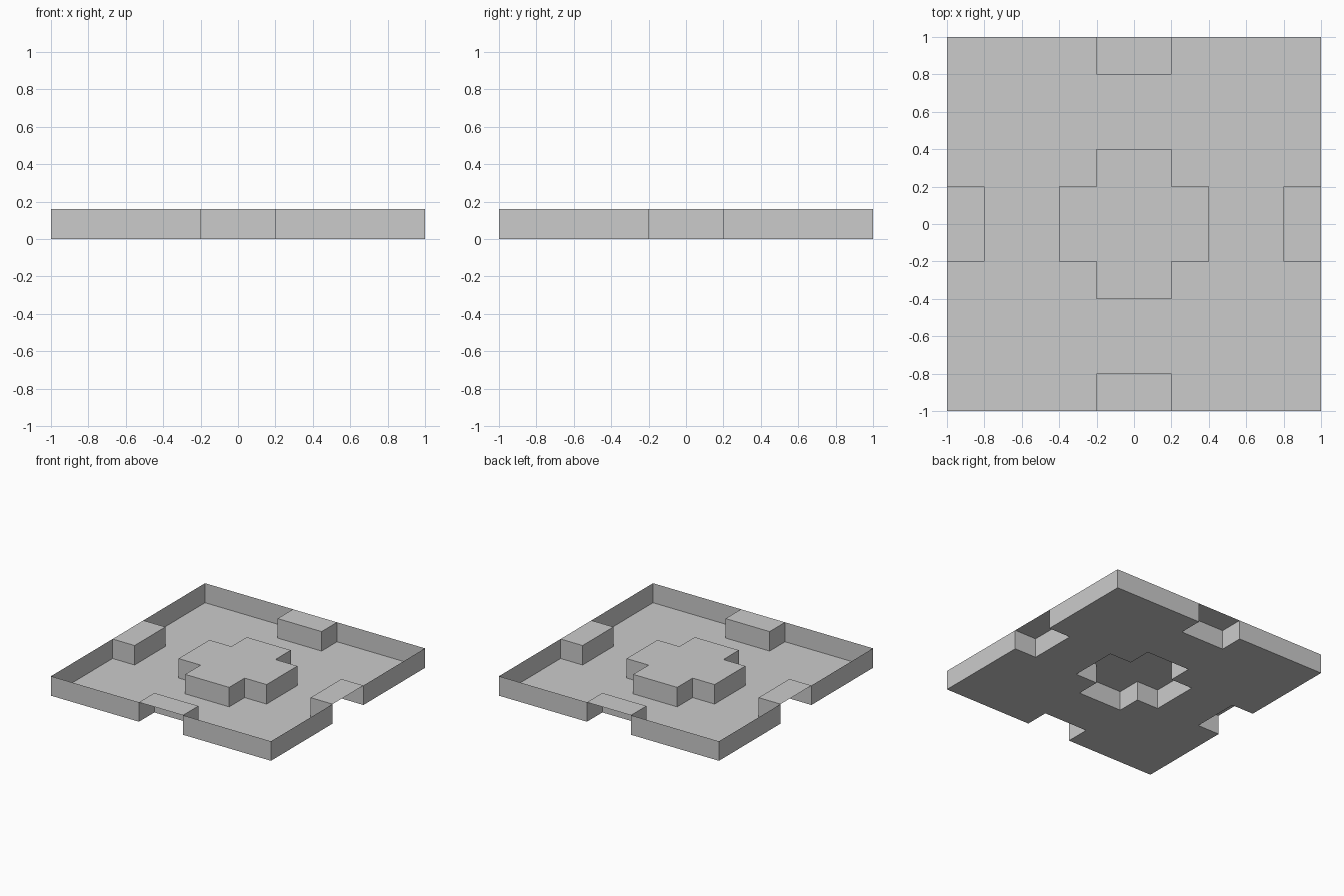
import bpy, bmesh

if "Cube" in bpy.data.objects:
    bpy.data.objects.remove(bpy.data.objects["Cube"])

HEIGHT = 0.16


def is_raised(face):
    # Central plus, and a block at the middle of each side
    c = face.calc_center_median()
    near, far = sorted((abs(c.x), abs(c.y)))
    return near < 0.2 and (far < 0.4 or far > 0.8)


bm = bmesh.new()

# Floor sheet in 0.2 cells
bmesh.ops.create_grid(bm, x_segments=10, y_segments=10, size=1.0)

# Separate the raised cells from the floor and lift them
raised = [f for f in bm.faces if is_raised(f)]
raised_set = set(raised)
seams = [e for e in bm.edges
         if len({f in raised_set for f in e.link_faces}) == 2]
bmesh.ops.split_edges(bm, edges=seams)
tops = [f for f in bm.faces if is_raised(f)]
floor = [f for f in bm.faces if not is_raised(f)]
for v in {v for f in tops for v in f.verts}:
    v.co.z = HEIGHT

# Walls rise from every open floor edge, meeting the raised tops
rim = list({e for f in floor for e in f.edges if e.is_boundary})
walls = bmesh.ops.extrude_edge_only(bm, edges=rim)["geom"]
bmesh.ops.translate(bm, vec=(0, 0, HEIGHT),
                    verts=[g for g in walls if isinstance(g, bmesh.types.BMVert)])
bmesh.ops.remove_doubles(bm, verts=bm.verts[:], dist=0.001)

# Consistent normals, floor facing up
bmesh.ops.recalc_face_normals(bm, faces=bm.faces[:])
bm.normal_update()
if sum(f.normal.z for f in bm.faces) < 0:
    bmesh.ops.reverse_faces(bm, faces=bm.faces[:])

mesh = bpy.data.meshes.new("walled_tray")
bm.to_mesh(mesh)
bm.free()
bpy.context.collection.objects.link(bpy.data.objects.new("walled_tray", mesh))
